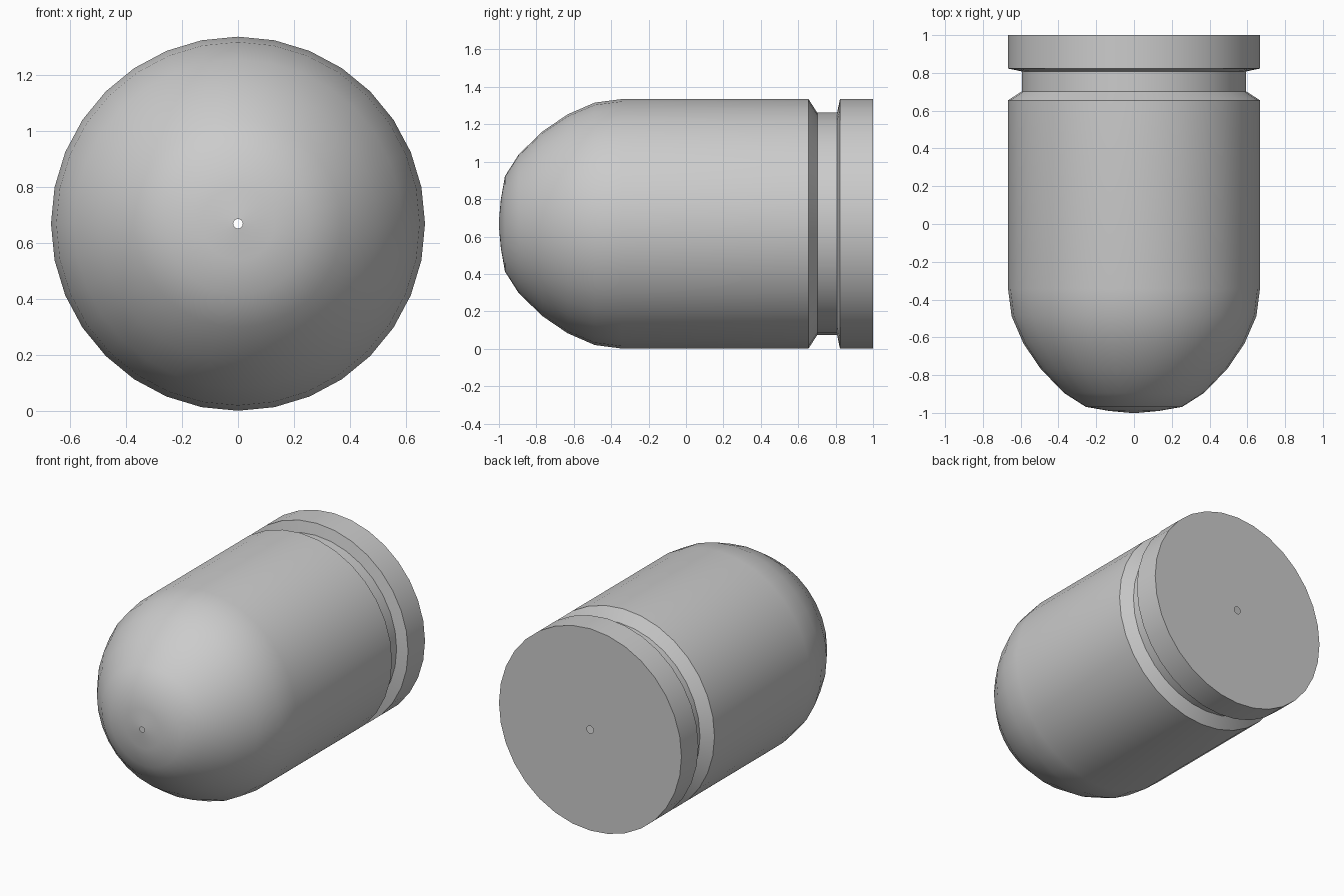
import bpy, bmesh
from math import sin, cos, tau, radians

if "Cube" in bpy.data.objects:
    bpy.data.objects.remove(bpy.data.objects["Cube"])

SIDES = 32
CENTRE_Z = 0.668

# (y, radius) outline from rounded nose to rear rim, small axial hole at both ends
profile = [(-1.0, 0.017), (-0.99, 0.13), (-0.968, 0.255), (-0.895, 0.37),
           (-0.767, 0.494), (-0.633, 0.585), (-0.488, 0.648), (-0.342, 0.667),
           (0.655, 0.667), (0.702, 0.594), (0.808, 0.594), (0.823, 0.667),
           (1.0, 0.667), (1.0, 0.024)]


def lathe_y(name, outline):
    """Revolve an open outline around the y axis."""
    bm = bmesh.new()
    rings = [[bm.verts.new((r * sin(tau * i / SIDES), y,
                            CENTRE_Z + r * cos(tau * i / SIDES)))
              for i in range(SIDES)] for y, r in outline]
    for a, b in zip(rings, rings[1:]):
        for i in range(SIDES):
            j = (i + 1) % SIDES
            bm.faces.new((a[i], a[j], b[j], b[i]))
    # Outward winding: the first nose faces must look towards -y
    bm.normal_update()
    bm.faces.ensure_lookup_table()
    if bm.faces[0].normal.y > 0:
        bmesh.ops.reverse_faces(bm, faces=bm.faces[:])
    mesh = bpy.data.meshes.new(name)
    bm.to_mesh(mesh)
    bm.free()
    obj = bpy.data.objects.new(name, mesh)
    bpy.context.collection.objects.link(obj)
    return obj


# Round-nosed body with groove and rear rim
body = lathe_y("round_nosed_body", profile)
bpy.context.view_layer.objects.active = body
body.select_set(True)
bpy.ops.object.shade_smooth_by_angle(angle=radians(30))
